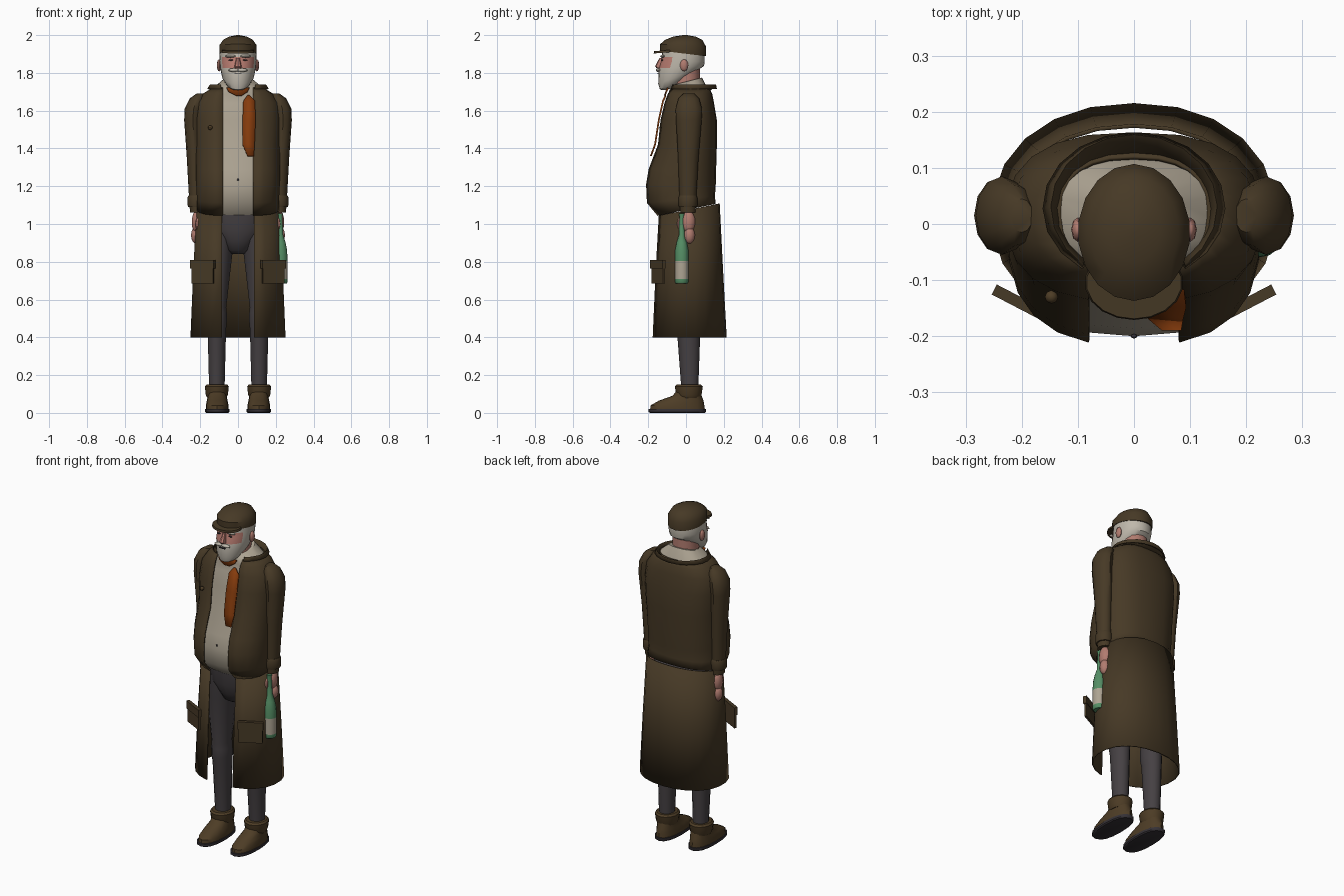
import bpy
import bmesh
from math import sin, cos, pi, asin, radians
from mathutils import Matrix

cube = bpy.data.objects.get("Cube")
if cube:
    bpy.data.objects.remove(cube, do_unlink=True)


def material(name, red, green, blue):
    mat = bpy.data.materials.new(name)
    mat.use_nodes = True
    mat.diffuse_color = (red, green, blue, 1)
    shader = mat.node_tree.nodes["Principled BSDF"]
    shader.inputs["Base Color"].default_value = (red, green, blue, 1)
    shader.inputs["Roughness"].default_value = 0.8
    return mat


COAT = material("coat brown", .062, .041, .019)
SHIRT = material("shirt cream", .42, .37, .29)
TROUSERS = material("trouser grey", .06, .052, .056)
BOOT = material("boot brown", .075, .046, .019)
SOLE = material("sole dark grey", .035, .03, .035)
SKIN = material("skin pink", .44, .20, .16)
FLUSH = material("flushed cheek", .50, .21, .17)
HAIR = material("white hair", .52, .48, .41)
ORANGE = material("tie orange", .24, .045, .004)
GLASS = material("bottle green", .09, .27, .13)


def finish(name, bm, mats, pick=None, thickness=0, angle=40):
    """Turn a bmesh into a smooth object; pick(centre) gives a material index."""
    bmesh.ops.recalc_face_normals(bm, faces=bm.faces)
    if pick:
        for face in bm.faces:
            face.material_index = pick(face.calc_center_median())
    mesh = bpy.data.meshes.new(name)
    bm.to_mesh(mesh)
    bm.free()
    obj = bpy.data.objects.new(name, mesh)
    bpy.context.collection.objects.link(obj)
    for mat in mats:
        mesh.materials.append(mat)
    if thickness:
        solid = obj.modifiers.new("thickness", "SOLIDIFY")
        solid.thickness = thickness
        solid.offset = 0
    bpy.ops.object.select_all(action="DESELECT")
    obj.select_set(True)
    bpy.context.view_layer.objects.active = obj
    bpy.ops.object.shade_smooth_by_angle(angle=radians(angle))
    return obj


def power(value, exponent):
    return (1 if value >= 0 else -1) * abs(value) ** exponent


def loft(name, rings, mats, sides=18, side=1, square=1.0, gap=0, pick=None):
    """Skin rings of (z, x, y, half width, half depth, tilt); a gap opens the front."""
    bm = bmesh.new()
    rows = []
    for z, cx, cy, rx, ry, *tilt in rings:
        start = asin(min(1, gap / rx) ** (1 / square)) if gap else 0
        count = sides + 1 if gap else sides
        row = []
        for i in range(count):
            a = start + (2 * pi - 2 * start) * i / sides
            dy = -ry * power(cos(a), square)
            x = cx + rx * power(sin(a), square)
            row.append(bm.verts.new((side * x, cy + dy, z + (tilt[0] * dy if tilt else 0))))
        rows.append(row)
    for low, high in zip(rows, rows[1:]):
        for i in range(len(low) - (1 if gap else 0)):
            j = (i + 1) % len(low)
            bm.faces.new((low[i], low[j], high[j], high[i]))
    if not gap:
        bm.faces.new(rows[0])
        bm.faces.new(rows[-1])
    return finish(name, bm, mats, pick, thickness=.007 if gap else 0)


def box(name, centre, size, mat, turn=0):
    bm = bmesh.new()
    place = Matrix.Translation(centre) @ Matrix.Rotation(turn, 4, "Z") @ Matrix.Diagonal((*size, 1))
    bmesh.ops.create_cube(bm, size=1, matrix=place)
    return finish(name, bm, [mat])


def ball(name, centre, size, mat, detail=10):
    bm = bmesh.new()
    place = Matrix.Translation(centre) @ Matrix.Diagonal((*size, 1))
    bmesh.ops.create_uvsphere(bm, u_segments=detail, v_segments=detail - 2, radius=1, matrix=place)
    return finish(name, bm, [mat])


def strip(name, rows, mat):
    """A flat cloth strip from rows of (z, left x, right x, y)."""
    bm = bmesh.new()
    pairs = [(bm.verts.new((a, y, z)), bm.verts.new((b, y, z))) for z, a, b, y in rows]
    for (a, b), (c, d) in zip(pairs, pairs[1:]):
        bm.faces.new((a, b, d, c))
    return finish(name, bm, [mat], thickness=.009)


# Coat body with its paunch, and the shirt just inside it
body = [(1.075, 0, 0, .215, .153, .2), (1.13, 0, -.03, .215, .18, .1), (1.21, 0, -.03, .22, .184),
        (1.29, 0, -.022, .22, .178), (1.42, 0, .005, .22, .155), (1.55, 0, .012, .225, .148),
        (1.64, 0, .015, .215, .13), (1.69, 0, .018, .18, .117), (1.72, 0, .018, .13, .1)]
loft("coat_body", body, [COAT], 20, square=.8, gap=.08)
inner = [(z, x, y, rx - .012, ry - .014, *t) for z, x, y, rx, ry, *t in body[:-1]]
inner += [(1.715, 0, .01, .138, .1, .1), (1.755, 0, .005, .085, .08, .25)]
loft("shirt", inner, [SHIRT], 20, square=.8)

# Coat skirt, collar and pockets
loft("coat_skirt", [(.4, 0, .015, .25, .197), (.75, 0, .013, .235, .18),
                    (1.075, 0, .012, .217, .163, .2)], [COAT], 20, square=.92, gap=.085)
loft("coat_collar", [(1.70, 0, .018, .13, .1), (1.735, 0, .03, .148, .128),
                     (1.715, 0, .03, .16, .13)], [COAT], 16, gap=.09)
for side, label in ((1, "left"), (-1, "right")):
    turn = side * radians(27.5)
    box(label + "_pocket", (side * .187, -.147, .745), (.13, .012, .12), COAT, turn)
    box(label + "_pocket_flap", (side * .187, -.149, .787), (.14, .02, .045), COAT, turn)

# Tie, neckerchief and buttons
strip("tie", [(1.68, .05, .06, -.108), (1.65, .028, .09, -.122), (1.55, .024, .093, -.144),
              (1.42, .024, .088, -.164), (1.36, .05, .084, -.186)], ORANGE)
strip("neckerchief", [(1.72, -.06, .06, -.095), (1.7, -.05, .05, -.105), (1.68, -.01, .02, -.112)], ORANGE)
ball("shirt_button", (0, -.2, 1.235), (.006, .004, .006), SOLE, 8)
ball("coat_button", (-.147, -.13, 1.51), (.012, .012, .012), BOOT, 8)

# Trouser seat
loft("trouser_seat", [(.84, 0, 0, .04, .05), (.86, 0, 0, .075, .085), (.91, 0, 0, .11, .11),
                      (.97, 0, 0, .17, .13), (1.06, 0, 0, .19, .135)], [TROUSERS])

for side, label in ((1, "left"), (-1, "right")):
    # Leg with a slight knee bulge
    loft(label + "_leg", [(.13, .112, .02, .042, .045), (.44, .112, .014, .05, .062),
                          (.48, .112, .01, .054, .066), (.53, .112, .008, .054, .066),
                          (.56, .112, .008, .051, .064), (.85, .105, 0, .078, .095),
                          (1.0, .095, 0, .085, .11)], [TROUSERS], 14, side)
    # Boot: sole, foot and turned cuff
    loft(label + "_sole", [(0, .11, -.045, .058, .145), (.006, .11, -.047, .064, .152),
                           (.02, .11, -.047, .064, .152)], [SOLE], 16, side, .85)
    loft(label + "_boot", [(.018, .11, -.045, .06, .145), (.04, .11, -.045, .06, .142),
                           (.065, .11, -.025, .055, .118), (.09, .11, .005, .05, .078),
                           (.13, .112, .02, .05, .055)], [BOOT], 16, side, .9)
    loft(label + "_boot_cuff", [(.08, .112, .015, .052, .06), (.095, .112, .015, .06, .067),
                                (.14, .112, .015, .065, .074), (.15, .112, .015, .056, .064)],
         [BOOT], 14, side)
    # Sleeve and cuff
    loft(label + "_sleeve", [(1.06, .22, .01, .034, .04), (1.15, .222, .01, .038, .045),
                             (1.35, .228, .012, .043, .054), (1.55, .239, .015, .046, .068),
                             (1.61, .235, .015, .047, .07), (1.665, .215, .015, .04, .055),
                             (1.69, .2, .015, .02, .03)], [COAT], 12, side)
    loft(label + "_sleeve_cuff", [(1.09, .222, .01, .042, .047), (1.1, .222, .01, .045, .05),
                                  (1.14, .222, .01, .045, .05), (1.15, .222, .01, .04, .046)],
         [COAT], 12, side)
    # Hand: palm, curled fingers and thumb
    ball(label + "_palm", (side * .22, .013, 1.01), (.026, .036, .06), SKIN)
    ball(label + "_fingers", (side * .222, .018, .94), (.028, .03, .045), SKIN)
    ball(label + "_thumb", (side * .212, -.03, 1.0), (.014, .018, .034), SKIN, 8)
    # Ear, eyebrow, eye and moustache half
    ball(label + "_ear", (side * .1, -.01, 1.84), (.012, .022, .032), SKIN, 8)
    ball(label + "_eyebrow", (side * .04, -.125, 1.888), (.03, .012, .008), HAIR, 8)
    ball(label + "_eye", (side * .038, -.127, 1.868), (.012, .006, .004), SOLE, 8)
    ball(label + "_moustache", (side * .022, -.148, 1.815), (.03, .012, .01), HAIR, 8)

# Neck and head: the flushed face sits on the front, hair and beard elsewhere
loft("neck", [(1.70, 0, 0, .075, .075), (1.85, 0, .005, .07, .068)], [SKIN], 14)
loft("head", [(1.715, 0, -.085, .035, .035, .2), (1.74, 0, -.068, .06, .07, .4),
              (1.78, 0, -.04, .085, .107, .35), (1.83, 0, -.025, .095, .12, .05),
              (1.86, 0, -.017, .097, .116), (1.885, 0, -.015, .098, .114),
              (1.93, 0, -.015, .094, .11)], [HAIR, FLUSH], 24,
     pick=lambda c: 1 if 1.825 < c.z < 1.885 and c.y < -.085 else 0)
loft("nose", [(1.825, 0, -.14, .016, .016), (1.835, 0, -.142, .019, .022),
              (1.88, 0, -.128, .009, .012)], [FLUSH], 8)
box("mouth", (0, -.147, 1.798), (.036, .012, .005), SOLE)

# Flat cap and peak
loft("cap", [(1.903, 0, -.015, .1, .122, -.12), (1.945, 0, -.015, .1, .122, -.06),
             (1.975, 0, -.012, .08, .098), (1.992, 0, -.008, .048, .06),
             (2.0, 0, -.005, .008, .01)], [COAT], 18)
loft("cap_peak", [(1.908, 0, -.105, .088, .066, .08), (1.92, 0, -.105, .085, .064, .08)], [COAT], 18)

# Bottle in the left hand with a pale label band
loft("bottle", [(.685, .226, -.022, .032, .032), (.692, .226, -.022, .037, .037),
                (.71, .226, -.022, .037, .037), (.805, .226, -.022, .037, .037),
                (.86, .225, -.022, .036, .036), (.9, .225, -.022, .028, .028),
                (.94, .224, -.022, .016, .016), (1.04, .222, -.022, .013, .013),
                (1.055, .222, -.022, .016, .016)], [GLASS, SHIRT], 14,
     pick=lambda c: 1 if .72 < c.z < .79 else 0)
